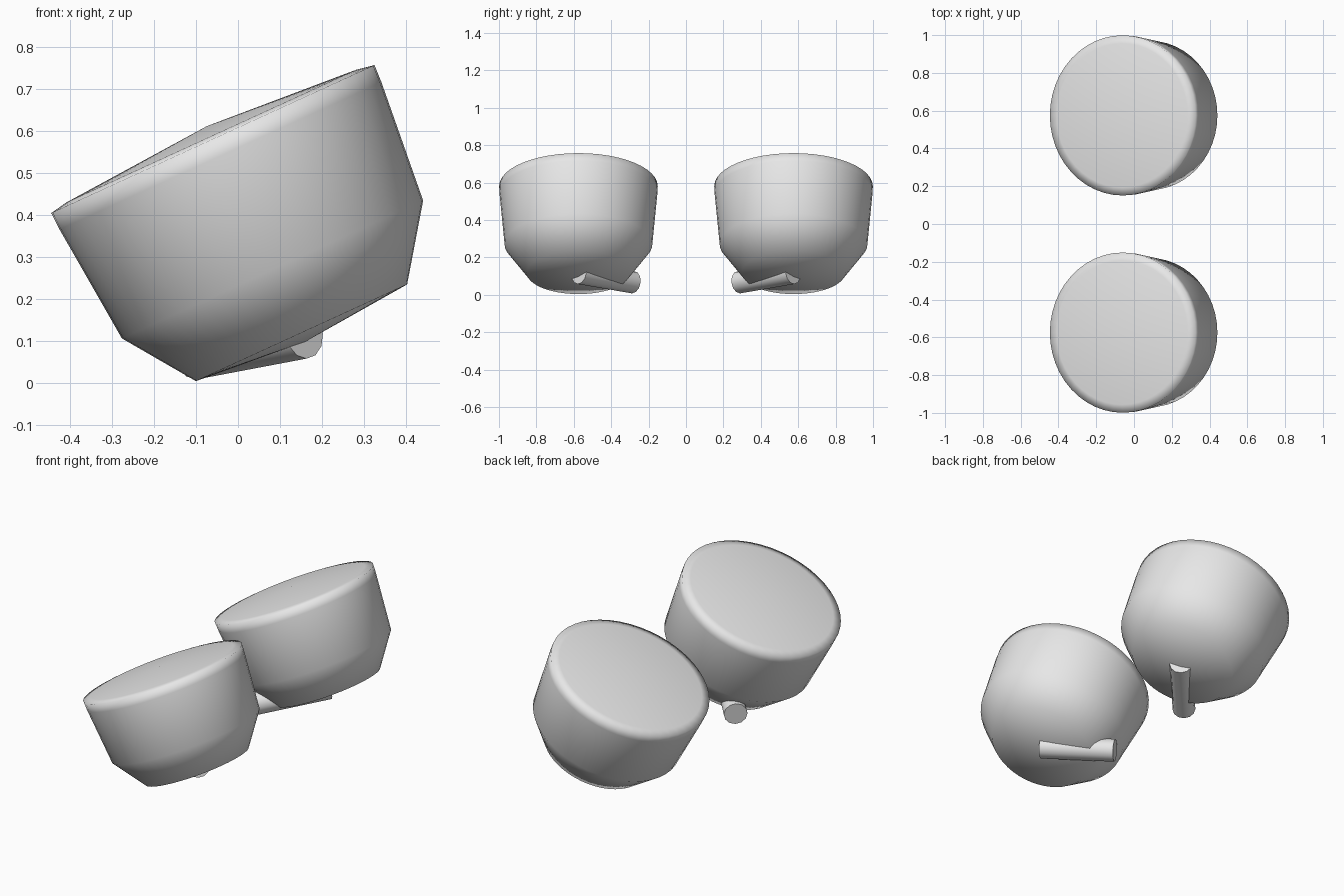
import bpy, bmesh, math
from mathutils import Vector, Matrix

if "Cube" in bpy.data.objects:
    bpy.data.objects.remove(bpy.data.objects["Cube"])

grey = bpy.data.materials.new("light_grey")
grey.diffuse_color = (0.8, 0.8, 0.8, 1)
grey.use_nodes = True
grey.node_tree.nodes["Principled BSDF"].inputs["Base Color"].default_value = grey.diffuse_color


def add_object(name, bm):
    bmesh.ops.recalc_face_normals(bm, faces=bm.faces)
    mesh = bpy.data.meshes.new(name)
    bm.to_mesh(mesh)
    bm.free()
    mesh.materials.append(grey)
    obj = bpy.data.objects.new(name, mesh)
    bpy.context.collection.objects.link(obj)
    return obj


def lathe(profile, steps):
    bm = bmesh.new()
    verts = [bm.verts.new((r, 0, h)) for r, h in profile]
    edges = [bm.edges.new(pair) for pair in zip(verts, verts[1:])]
    bmesh.ops.spin(bm, geom=verts + edges, cent=(0, 0, 0), axis=(0, 0, 1),
                   angle=math.tau, steps=steps)
    bmesh.ops.remove_doubles(bm, verts=bm.verts, dist=0.0005)
    return bm


# radius, height above the rim plane: shallow cone top, tapered wall, cone base
PROFILE = [(0, 0.034), (0.381, 0.008), (0.424, 0), (0.422, -0.044),
           (0.395, -0.342), (0.277, -0.508), (0, -0.531)]
TILT = Matrix.Rotation(math.radians(-24.6), 4, 'Y')

for side, label in ((-1, "front"), (1, "back")):
    # tilted bowl-shaped drum
    bm = lathe(PROFILE, 48)
    bm.transform(Matrix.Translation((-0.06, side * 0.575, 0.581)) @ TILT)
    drum = add_object(label + "_drum", bm)
    for p in drum.data.polygons:
        p.use_smooth = True

    # short peg under the drum
    a = Vector((-0.106, side * 0.283, 0.067))
    b = Vector((0.158, side * 0.573, 0.117))
    d = b - a
    bm = bmesh.new()
    bmesh.ops.create_cone(bm, cap_ends=True, segments=12, radius1=0.06,
                          radius2=0.06, depth=d.length)
    bm.transform(Matrix.Translation((a + b) / 2)
                 @ d.to_track_quat('Z', 'Y').to_matrix().to_4x4())
    peg = add_object(label + "_peg", bm)
    for p in peg.data.polygons:
        p.use_smooth = len(p.vertices) == 4
    for e in peg.data.edges:
        along = peg.data.vertices[e.vertices[0]].co - peg.data.vertices[e.vertices[1]].co
        e.use_edge_sharp = along.length < d.length * 0.5
